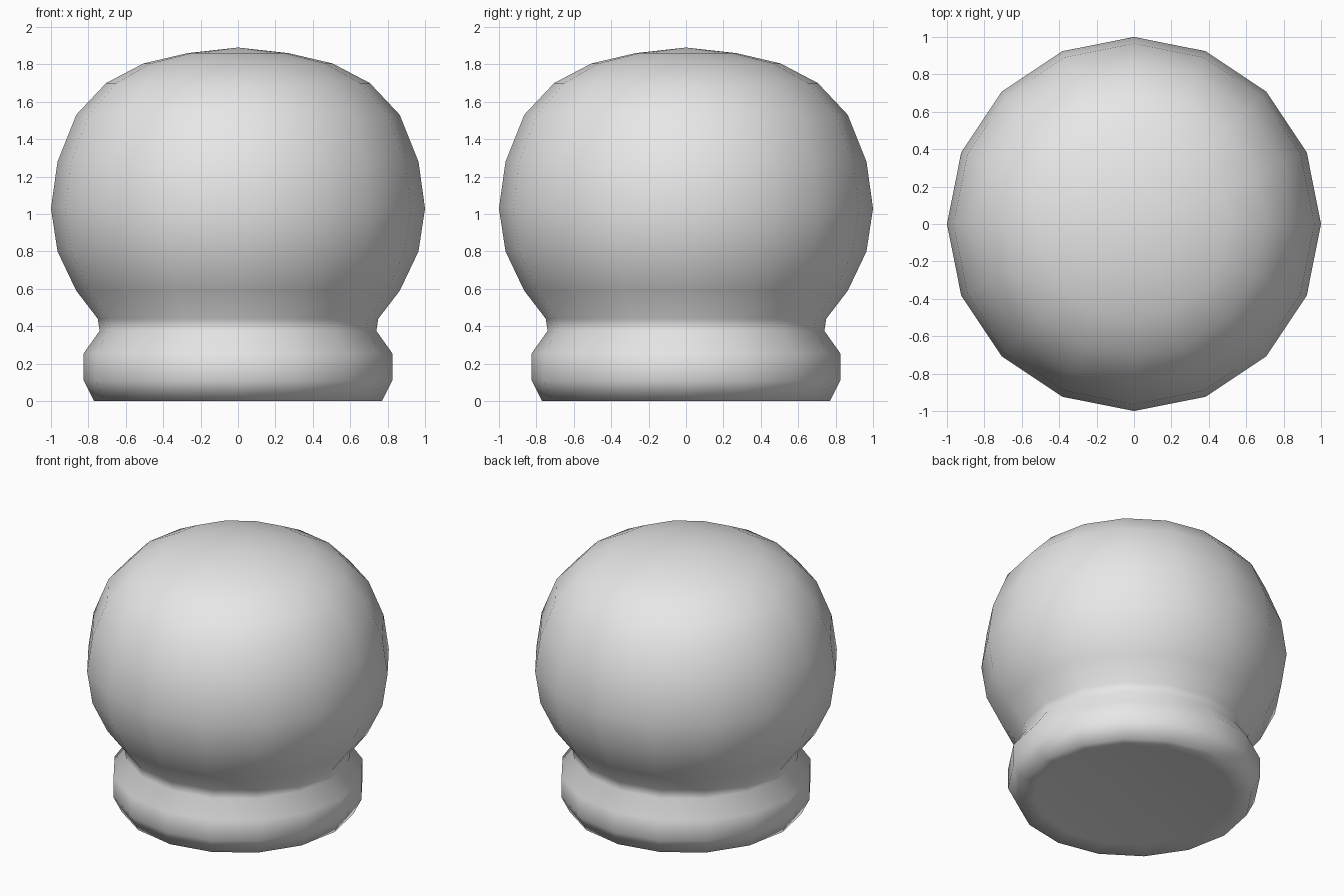
import bpy
import bmesh
from math import cos, sin, tau

cube = bpy.data.objects.get("Cube")
if cube:
    bpy.data.objects.remove(cube, do_unlink=True)

SIDES = 16

# Half outline (radius, height), from the underside up to the crown
PROFILE = [
    (0.65, 0.02), (0.77, 0.0),                               # underside rim
    (0.825, 0.11), (0.825, 0.255),                           # foot band
    (0.74, 0.375), (0.75, 0.44),                             # neck
    (0.865, 0.59), (0.965, 0.80), (1.0, 1.03),               # bulb, lower
    (0.965, 1.28), (0.865, 1.53), (0.705, 1.70),             # bulb, upper
    (0.505, 1.805), (0.27, 1.86),
]
CROWN = 1.89

grey = bpy.data.materials.new("light grey")
grey.use_nodes = True
grey.diffuse_color = (0.8, 0.8, 0.8, 1)
grey.node_tree.nodes["Principled BSDF"].inputs["Base Color"].default_value = (0.8, 0.8, 0.8, 1)


def lathe(name, profile, crown, material):
    """Turn a profile around z, with a flat base and a pointed crown."""
    bm = bmesh.new()
    rings = [[bm.verts.new((r * cos(tau * i / SIDES), r * sin(tau * i / SIDES), z))
              for i in range(SIDES)] for r, z in profile]
    tip = bm.verts.new((0, 0, crown))
    bm.faces.new(reversed(rings[0]))
    for i in range(SIDES):
        j = (i + 1) % SIDES
        for low, high in zip(rings, rings[1:]):
            bm.faces.new((low[i], low[j], high[j], high[i]))
        bm.faces.new((rings[-1][i], rings[-1][j], tip))
    for face in bm.faces:
        face.smooth = True
    mesh = bpy.data.meshes.new(name)
    bm.to_mesh(mesh)
    bm.free()
    mesh.materials.append(material)
    obj = bpy.data.objects.new(name, mesh)
    bpy.context.collection.objects.link(obj)
    return obj


# Round knob with its foot, one continuous turned body
lathe("round_knob", PROFILE, CROWN, grey)
